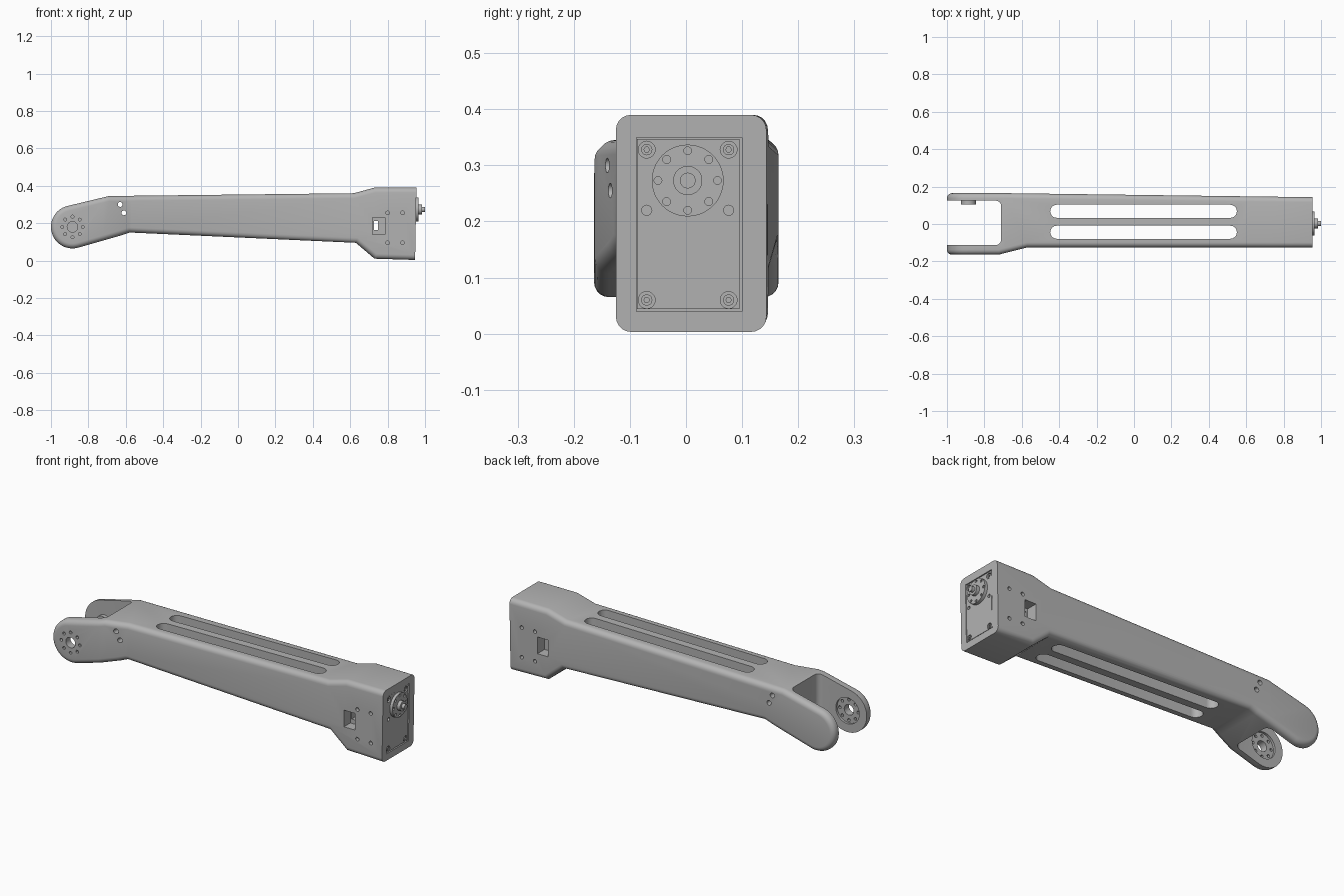
import bpy, bmesh
from math import sin, cos, radians, pi

cube = bpy.data.objects.get("Cube")
if cube:
    bpy.data.objects.remove(cube, do_unlink=True)

grey = bpy.data.materials.new("plain grey")
grey.use_nodes = True
grey.diffuse_color = (0.45, 0.45, 0.45, 1)
grey.node_tree.nodes["Principled BSDF"].inputs["Base Color"].default_value = (0.45, 0.45, 0.45, 1)


def arc(cx, cy, r, start, end, steps):
    angles = [radians(start + (end - start) * i / steps) for i in range(steps + 1)]
    return [(cx + r * cos(a), cy + r * sin(a)) for a in angles]


def circle(cx, cy, r, steps=32):
    return arc(cx, cy, r, 0, 360, steps)[:-1]


def rect(a0, a1, b0, b1):
    return [(a0, b0), (a1, b0), (a1, b1), (a0, b1)]


def ring(cx, cy, r, count=8):
    return circle(cx, cy, r, count)


def prism(name, outline, axis, lo, hi):
    """Extrude a 2D outline along an axis; X takes (y,z), Y takes (x,z), Z takes (x,y)."""
    place = {"X": lambda p, h: (h, p[0], p[1]),
             "Y": lambda p, h: (p[0], h, p[1]),
             "Z": lambda p, h: (p[0], p[1], h)}[axis]
    bm = bmesh.new()
    ends = [[bm.verts.new(place(p, h)) for p in outline] for h in (lo, hi)]
    for end in ends:
        bm.faces.new(end)
    n = len(outline)
    for i in range(n):
        j = (i + 1) % n
        bm.faces.new((ends[0][i], ends[0][j], ends[1][j], ends[1][i]))
    bmesh.ops.recalc_face_normals(bm, faces=bm.faces)
    mesh = bpy.data.meshes.new(name)
    bm.to_mesh(mesh)
    bm.free()
    mesh.materials.append(grey)
    obj = bpy.data.objects.new(name, mesh)
    bpy.context.collection.objects.link(obj)
    return obj


def activate(obj):
    bpy.ops.object.select_all(action="DESELECT")
    obj.select_set(True)
    bpy.context.view_layer.objects.active = obj


def combine(obj, operation, outline, axis, lo, hi):
    tool = prism("cutter", outline, axis, lo, hi)
    tool.hide_render = True
    mod = obj.modifiers.new("cut", "BOOLEAN")
    mod.operation, mod.solver, mod.object = operation, "EXACT", tool
    activate(obj)
    bpy.ops.object.modifier_apply(modifier=mod.name)
    bpy.data.objects.remove(tool, do_unlink=True)


def cut(obj, outline, axis, lo, hi):
    combine(obj, "DIFFERENCE", outline, axis, lo, hi)


def smooth(obj):
    activate(obj)
    bpy.ops.object.shade_smooth_by_angle(angle=radians(30))


# Arm: side outline trimmed by the plan outline, then rounded
px, pz = -0.885, 0.18
side = arc(px, pz, 0.115, 103.4, 286, 32) + [
    (-0.62, 0.136), (-0.58, 0.15), (0.63, 0.095), (0.73, 0.01), (1.05, 0),
    (1.05, 0.39), (0.73, 0.39), (0.62, 0.36), (-0.69, 0.345)]
plan = [(-1.1, -0.165), (-0.72, -0.163), (-0.57, -0.125), (1.05, -0.125),
        (1.05, 0.142), (-0.7, 0.165), (-1.1, 0.165)]
arm = prism("arm_body", side, "Y", -0.3, 0.3)
combine(arm, "INTERSECT", plan, "Z", -0.2, 0.6)
bevel = arm.modifiers.new("rounding", "BEVEL")
bevel.width, bevel.segments = 0.027, 5
bevel.limit_method, bevel.angle_limit = "ANGLE", radians(60)
bpy.ops.object.modifier_apply(modifier=bevel.name)

# Flat, slightly leaning end face
cut(arm, [(0.945, -0.1), (1.2, -0.1), (1.2, 0.5), (0.956, 0.5)], "Y", -0.3, 0.3)

# Fork gap with rounded inner corners
gap = [(-1.2, -0.113)] + arc(-0.74, -0.083, 0.03, -90, 0, 6) + arc(-0.74, 0.095, 0.03, 0, 90, 6) + [(-1.2, 0.125)]
cut(arm, gap, "Z", -0.2, 0.6)

# Long slots through the beam
for y in (-0.044, 0.068):
    slot = arc(-0.413, y, 0.035, 90, 270, 10) + arc(0.515, y, 0.035, -90, 90, 10)
    cut(arm, slot, "Z", -0.2, 0.6)

# Pivot holes in the front fork plate, with a recess on its inner side
cut(arm, circle(px, pz, 0.07, 40), "Y", -0.125, -0.08)
cut(arm, circle(px, pz, 0.028), "Y", -0.2, -0.09)
for x, z in ring(px, pz, 0.055):
    cut(arm, circle(x, z, 0.008, 12), "Y", -0.2, -0.09)

# Cross holes behind the fork
for x, z in ((-0.63, 0.3), (-0.61, 0.255)):
    cut(arm, circle(x, z, 0.013, 20), "Y", -0.3, 0.3)

# Side windows and screw holes in the motor housing
for lo, hi in ((-0.2, -0.07), (0.085, 0.2)):
    cut(arm, rect(0.72, 0.785, 0.14, 0.23), "Y", lo, hi)
cut(arm, rect(0.728, 0.748, 0.163, 0.212), "Y", -0.2, 0.2)
for x in (0.8, 0.88):
    for z in (0.095, 0.255):
        cut(arm, circle(x, z, 0.01, 16), "Y", -0.2, -0.105)
        cut(arm, circle(x, z, 0.01, 16), "Y", 0.12, 0.2)

# Motor pocket in the end face
cut(arm, rect(-0.088, 0.1, 0.04, 0.35), "X", 0.82, 1.1)
smooth(arm)

# Motor filling the pocket
motor = prism("motor", [(0.82, 0.044), (0.945, 0.044), (0.95, 0.347), (0.82, 0.347)], "Y", -0.087, 0.095)
screws = [(y, z) for y in (-0.07, 0.076) for z in (0.06, 0.328)]
for y, z in screws:
    cut(motor, circle(y, z, 0.015, 20), "X", 0.938, 1)
for y in (-0.07, 0.076):
    cut(motor, circle(y, 0.22, 0.009, 16), "X", 0.935, 1)
smooth(motor)
for y, z in screws:
    screw = prism("motor_screw", circle(y, z, 0.01, 20), "X", 0.93, 0.946)
    cut(screw, circle(y, z, 0.005, 6), "X", 0.94, 1)
    smooth(screw)

# Output flange, hub and shaft
hy, hz = 0.003, 0.273
flange = prism("output_flange", circle(hy, hz, 0.064, 48), "X", 0.94, 0.965)
for y, z in ring(hy, hz, 0.053):
    cut(flange, circle(y, z, 0.007, 12), "X", 0.957, 1)
smooth(flange)
smooth(prism("output_hub", circle(hy, hz, 0.026), "X", 0.96, 0.983))
smooth(prism("output_shaft", circle(hy, hz, 0.014), "X", 0.98, 1.0))

# Idler boss on the inside of the rear fork plate
boss = prism("idler_boss", circle(px, pz, 0.04, 36), "Y", 0.104, 0.13)
smooth(boss)
